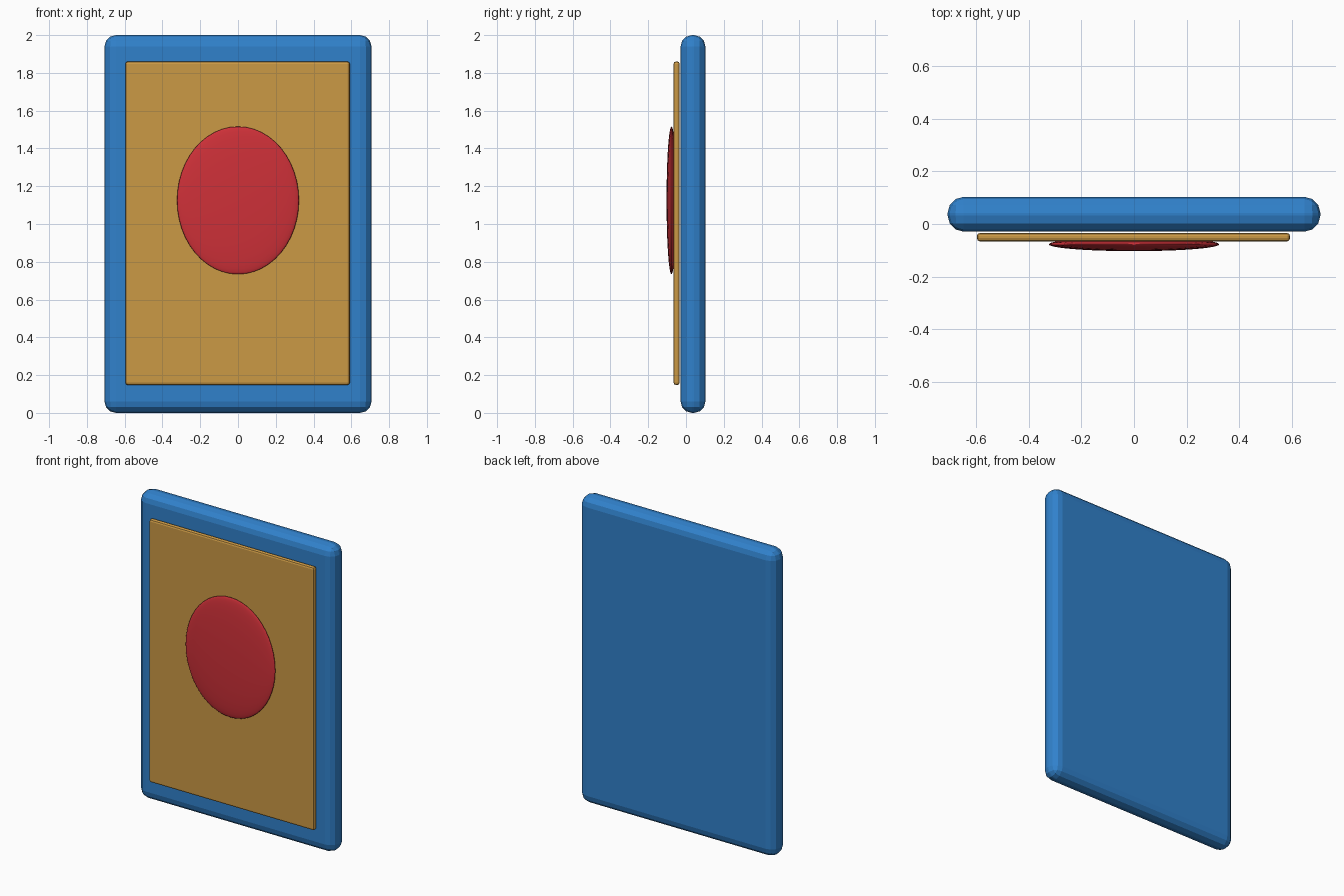
import bpy

if "Cube" in bpy.data.objects:
    bpy.data.objects.remove(bpy.data.objects["Cube"])


def paint(obj, name, color):
    mat = bpy.data.materials.new(name)
    mat.diffuse_color = (*color, 1)
    mat.use_nodes = True
    mat.node_tree.nodes["Principled BSDF"].inputs["Base Color"].default_value = mat.diffuse_color
    obj.data.materials.append(mat)


def rounded_slab(name, lo, hi, radius, segments, color):
    size = [b - a for a, b in zip(lo, hi)]
    mid = [(a + b) / 2 for a, b in zip(lo, hi)]
    bpy.ops.mesh.primitive_cube_add(size=1, location=mid)
    obj = bpy.context.object
    obj.name = name
    obj.scale = size
    bpy.ops.object.transform_apply(location=False, rotation=False, scale=True)
    bevel = obj.modifiers.new("rounded_edges", "BEVEL")
    bevel.width = radius
    bevel.segments = segments
    paint(obj, name + "_color", color)
    return obj


# Thick rounded backing board
rounded_slab("backing_board", (-0.707, -0.029, 0), (0.707, 0.103, 2),
             0.061, 3, (0.03, 0.22, 0.6))

# Thin panel on the front face
rounded_slab("front_panel", (-0.596, -0.066, 0.148), (0.592, -0.034, 1.86),
             0.012, 2, (0.6, 0.32, 0.06))

# Flattened oval boss
bpy.ops.mesh.primitive_uv_sphere_add(segments=48, ring_count=24, radius=1,
                                     location=(0, -0.077, 1.125))
oval = bpy.context.object
oval.name = "oval_boss"
oval.scale = (0.323, 0.026, 0.391)
bpy.ops.object.transform_apply(location=False, rotation=False, scale=True)
bpy.ops.object.shade_smooth()
paint(oval, "oval_boss_color", (0.62, 0.03, 0.04))
